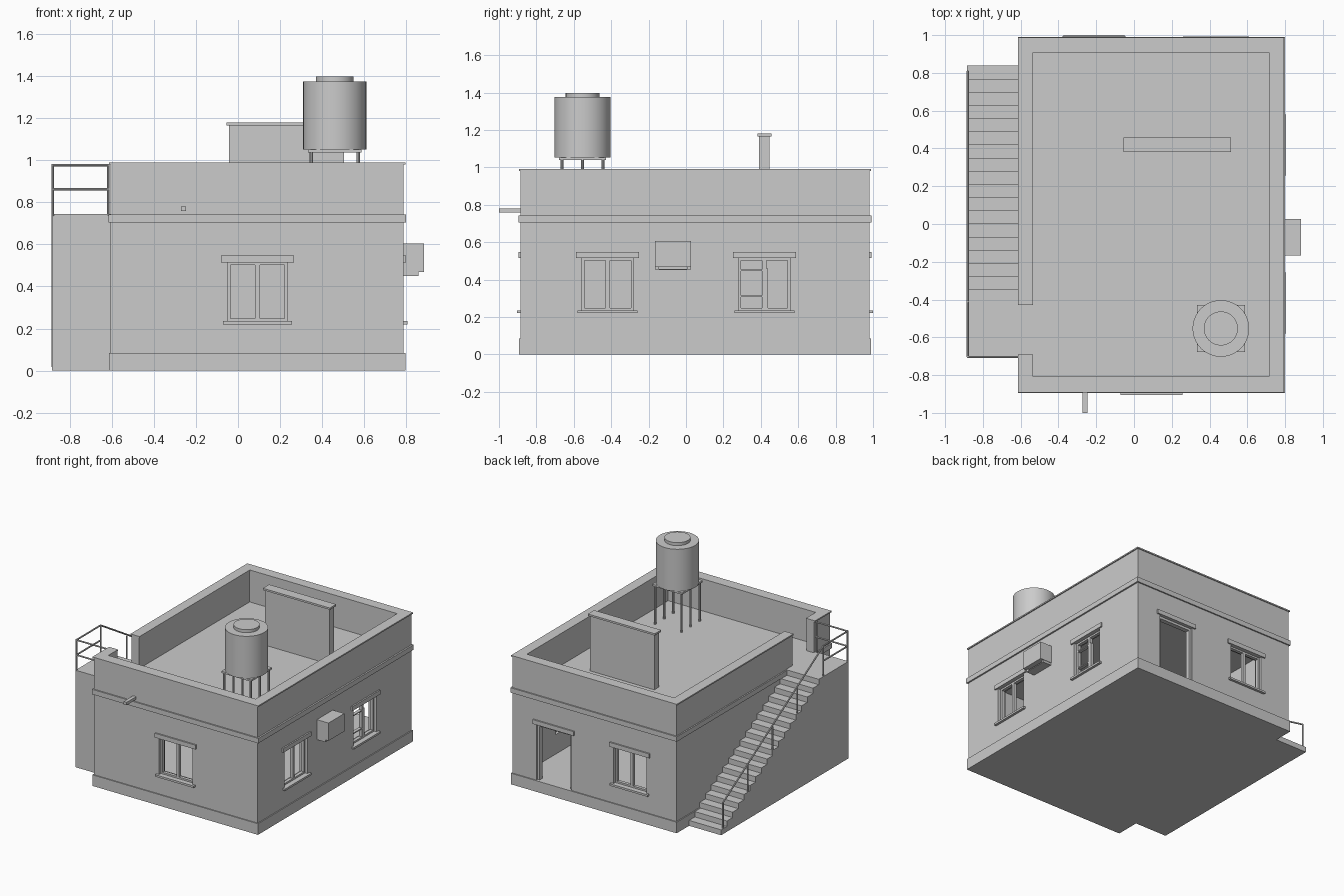
import bpy, bmesh, math
from mathutils import Matrix, Vector

if "Cube" in bpy.data.objects:
    bpy.data.objects.remove(bpy.data.objects["Cube"])

concrete = bpy.data.materials.new("concrete_grey")
concrete.diffuse_color = (0.6, 0.6, 0.6, 1)
concrete.use_nodes = True
concrete.node_tree.nodes["Principled BSDF"].inputs["Base Color"].default_value = concrete.diffuse_color


def finish(name, bm):
    me = bpy.data.meshes.new(name)
    bmesh.ops.recalc_face_normals(bm, faces=bm.faces[:])
    bm.to_mesh(me)
    bm.free()
    me.materials.append(concrete)
    ob = bpy.data.objects.new(name, me)
    bpy.context.collection.objects.link(ob)
    return ob


def boxes(name, items):
    """Each item is x0, x1, y0, y1, z0, z1."""
    bm = bmesh.new()
    for x0, x1, y0, y1, z0, z1 in items:
        m = Matrix.Translation(((x0 + x1) / 2, (y0 + y1) / 2, (z0 + z1) / 2))
        bmesh.ops.create_cube(bm, size=1, matrix=m @ Matrix.Diagonal((x1 - x0, y1 - y0, z1 - z0, 1)))
    return finish(name, bm)


def bars(name, segs, r, sides=8):
    """Round bars between pairs of points."""
    bm = bmesh.new()
    for a, b in segs:
        a, b = Vector(a), Vector(b)
        m = Matrix.Translation((a + b) / 2) @ (b - a).to_track_quat('Z', 'Y').to_matrix().to_4x4()
        bmesh.ops.create_cone(bm, cap_ends=True, segments=sides, radius1=r, radius2=r,
                              depth=(b - a).length, matrix=m)
    return finish(name, bm)


def ring(x0, x1, y0, y1, z0, z1, t):
    return [(x0, x1, y0, y0 + t, z0, z1), (x0, x1, y1 - t, y1, z0, z1),
            (x0, x0 + t, y0 + t, y1 - t, z0, z1), (x1 - t, x1, y0 + t, y1 - t, z0, z1)]


X0, X1, Y0, Y1 = -0.605, 0.787, -0.885, 0.981   # outer wall faces
IX0, IX1, IY0, IY1 = -0.54, 0.72, -0.812, 0.913  # inner wall faces
DECK = 0.742


def on_wall(side, u0, u1, z0, z1, d0, d1):
    """Box on a wall: u runs along it, d is the distance outward from its face."""
    if side == "front":
        return (u0, u1, Y0 - d1, Y0 - d0, z0, z1)
    if side == "back":
        return (u0, u1, Y1 + d0, Y1 + d1, z0, z1)
    return (X1 + d0, X1 + d1, u0, u1, z0, z1)


# Hollow body: room, roof terrace, stair gap, window and door openings
windows = [("front", -0.05, 0.235), ("right", -0.557, -0.28),
           ("right", 0.28, 0.557), ("back", -0.352, -0.072)]
DOOR = (0.285, 0.585)
walls = boxes("house_walls", [(X0, X1, Y0, Y1, 0, 0.982)])
cuts = [(IX0, IX1, IY0, IY1, 0.085, 0.70), (IX0, IX1, IY0, IY1, DECK, 1.2),
        (-0.7, -0.5, -0.69, -0.43, DECK, 1.2),
        on_wall("back", *DOOR, 0.085, 0.515, -0.1, 0.05)]
cuts += [on_wall(s, a, b, 0.235, 0.515, -0.1, 0.05) for s, a, b in windows]
for c in cuts:
    cutter = boxes("opening_cutter", [c])
    cutter.hide_render = True
    mod = walls.modifiers.new("opening", 'BOOLEAN')
    mod.operation, mod.solver, mod.object = 'DIFFERENCE', 'EXACT', cutter
    bpy.context.view_layer.objects.active = walls
    bpy.ops.object.modifier_apply(modifier=mod.name)
    bpy.data.objects.remove(cutter)

# Plinth, floor band and parapet coping
boxes("plinth", ring(-0.613, 0.795, -0.893, 0.989, 0, 0.085, 0.03))
boxes("roof_band", ring(-0.615, 0.799, -0.895, 0.991, 0.704, DECK, 0.03))
boxes("parapet_coping", [
    (-0.613, 0.795, -0.892, -0.808, 0.98, 0.99), (-0.613, 0.795, 0.909, 0.988, 0.98, 0.99),
    (0.716, 0.795, -0.808, 0.909, 0.98, 0.99), (-0.613, -0.536, -0.43, 0.909, 0.98, 0.99),
    (-0.613, -0.536, -0.808, -0.69, 0.98, 0.99)])

# Windows: frame, mullion, lintel and sill
for i, (s, a, b) in enumerate(windows):
    m = (a + b) / 2
    z0, z1 = 0.235, 0.515
    parts = [(a, a + 0.015, z0, z1), (b - 0.015, b, z0, z1), (m - 0.011, m + 0.011, z0, z1),
             (a, b, z0, z0 + 0.013), (a, b, z1 - 0.013, z1)]
    if i == 2:  # crossbars on one casement
        parts += [(a, m, 0.308, 0.316), (a, m, 0.445, 0.453), (m + 0.011, m + 0.02, z0, 0.46)]
    boxes("window_frame", [on_wall(s, *p, -0.045, -0.02) for p in parts])
    boxes("window_lintel", [on_wall(s, a - 0.03, b + 0.03, 0.515, 0.548, -0.02, 0.011)])
    boxes("window_sill", [on_wall(s, a - 0.022, b + 0.022, 0.22, 0.235, -0.06, 0.019)])

# Door frame and lintel
d0, d1 = DOOR
boxes("door_frame", [on_wall("back", *p, -0.05, -0.015) for p in (
    (d0, d0 + 0.018, 0.085, 0.515), (d1 - 0.018, d1, 0.085, 0.515), (d0, d1, 0.497, 0.515))])
boxes("door_lintel", [on_wall("back", d0 - 0.025, d1 + 0.025, 0.515, 0.548, -0.02, 0.011)])

# Air conditioner with bracket, and rain spout
boxes("air_conditioner", [(X1 - 0.005, 0.885, -0.166, 0.027, 0.468, 0.605)])
boxes("air_conditioner_bracket", [(X1 - 0.005, 0.857, -0.163, -0.145, 0.45, 0.468),
                                  (X1 - 0.005, 0.857, 0.006, 0.024, 0.45, 0.468),
                                  (X1 - 0.005, 0.857, -0.163, 0.024, 0.45, 0.457)])
boxes("rain_spout", [(-0.272, -0.246, -1.0, Y0 + 0.02, 0.758, 0.780)])

# Free-standing roof wall with cap
boxes("roof_wall", [(-0.043, 0.503, 0.391, 0.446, DECK - 0.01, 1.166)])
boxes("roof_wall_cap", [(-0.055, 0.514, 0.381, 0.457, 1.166, 1.18)])

# Solid staircase with landing, extruded from its stepped profile
SX0, SX1, STEPS, TOP, FOOT, LAND = -0.885, -0.6, 17, 0.745, 0.838, -0.347
run, rise = (FOOT - LAND) / STEPS, TOP / (STEPS + 1)
profile = [(-0.708, 0), (FOOT, 0)]
for k in range(STEPS + 1):
    y = FOOT - k * run
    profile += [(y, (k + 1) * rise), (y - run if k < STEPS else -0.708, (k + 1) * rise)]
bm = bmesh.new()
face = bm.faces.new([bm.verts.new((SX0, y, z)) for y, z in profile])
ext = bmesh.ops.extrude_face_region(bm, geom=[face])
bmesh.ops.translate(bm, vec=(SX1 - SX0, 0, 0), verts=[v for v in ext["geom"] if isinstance(v, bmesh.types.BMVert)])
finish("staircase", bm)

# Railings around the landing and down the stair
RX, RY, R = -0.88, -0.704, 0.006
segs = [((RX, RY, z), (-0.61, RY, z)) for z in (0.862, 0.977)]
segs += [((RX, RY, z), (RX, -0.41, z)) for z in (0.862, 0.977)]
segs += [((RX, y, TOP - 0.01), (RX, y, 0.982)) for y in (RY, -0.41)]
segs += [((-0.617, RY, TOP - 0.01), (-0.617, RY, 0.98))]
slope = lambda y: (FOOT - y) / run * rise + 0.03
foot_y = FOOT - 0.03
segs.append(((RX, -0.41, 0.977), (RX, foot_y, slope(foot_y) + 0.19)))
for k in range(4):
    y = foot_y - k * 0.3
    segs.append(((RX, y, slope(y) - 0.03), (RX, y, slope(y) + 0.19)))
bars("stair_railing", segs, R)

# Water tank on its stand
TX, TY = 0.46, -0.553
boxes("tank_platform", [(TX - 0.127, TX + 0.127, TY - 0.125, TY + 0.125, 1.038, 1.052)])
bars("tank_legs", [((TX + dx, TY + dy, DECK - 0.005), (TX + dx, TY + dy, 1.04))
                   for dx in (-0.112, 0.112) for dy in (-0.11, 0, 0.11)], 0.008)
for name, r, z0, z1 in (("water_tank", 0.15, 1.052, 1.375), ("tank_lid", 0.09, 1.37, 1.398)):
    tank = bars(name, [((TX, TY, z0), (TX, TY, z1))], r, 40)
    bpy.ops.object.select_all(action='DESELECT')
    tank.select_set(True)
    bpy.context.view_layer.objects.active = tank
    bpy.ops.object.shade_smooth_by_angle(angle=math.radians(35))
